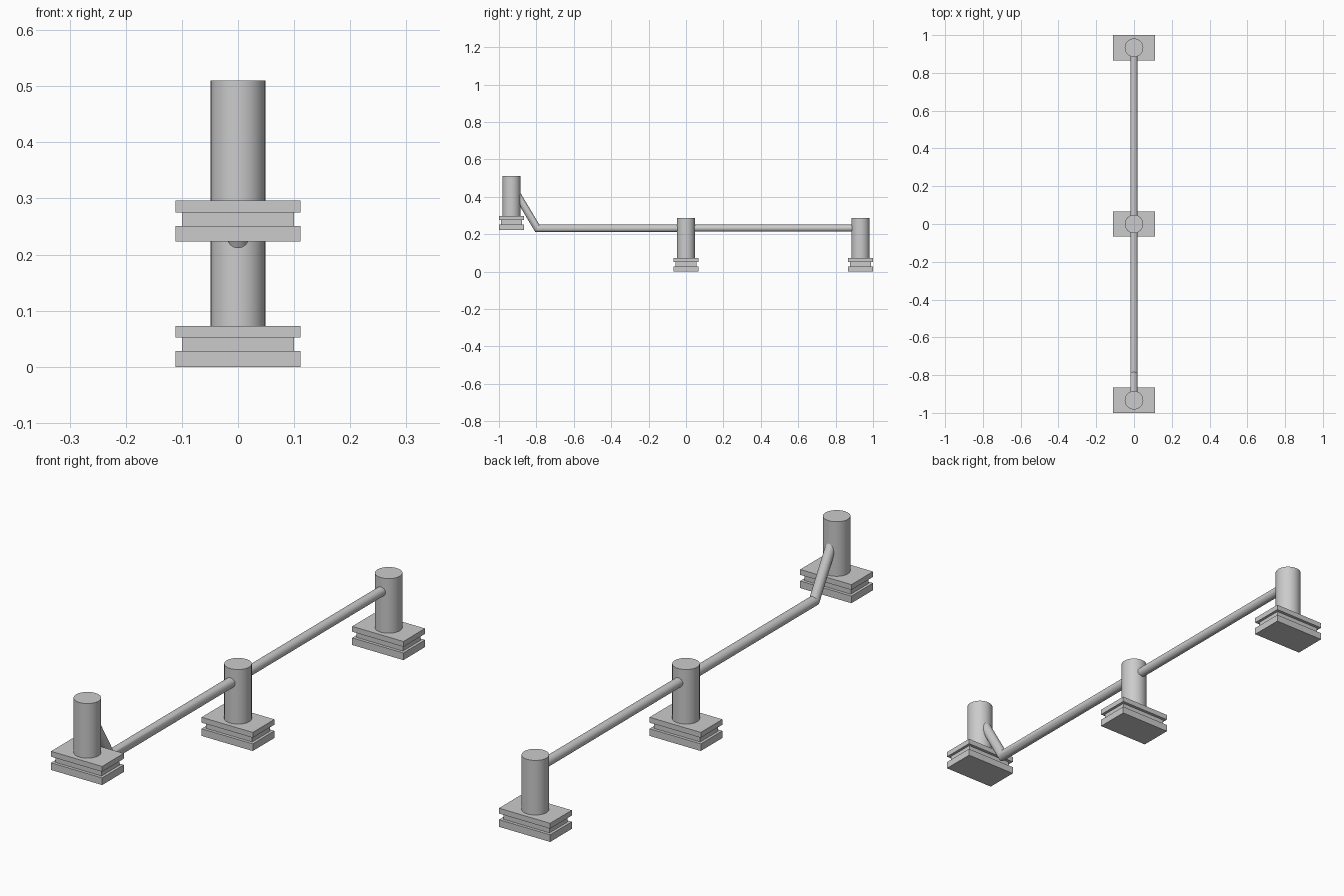
import bpy, bmesh
from math import cos, sin, pi
from mathutils import Vector

if "Cube" in bpy.data.objects:
    bpy.data.objects.remove(bpy.data.objects["Cube"])


def finish(name, bm):
    bmesh.ops.recalc_face_normals(bm, faces=bm.faces)
    me = bpy.data.meshes.new(name)
    bm.to_mesh(me)
    bm.free()
    ob = bpy.data.objects.new(name, me)
    bpy.context.collection.objects.link(ob)
    return ob


def smooth(ob):
    bpy.ops.object.select_all(action='DESELECT')
    bpy.context.view_layer.objects.active = ob
    ob.select_set(True)
    bpy.ops.object.shade_smooth_by_angle(angle=0.6)


def slab(name, y, hx, hy, z0, z1):
    bm = bmesh.new()
    bmesh.ops.create_cube(bm, size=1)
    for v in bm.verts:
        v.co = (v.co.x * 2 * hx, y + v.co.y * 2 * hy,
                (z0 + z1) / 2 + v.co.z * (z1 - z0))
    finish(name, bm)


def pipe(name, path, r, n=32):
    """Round tube along points in the YZ plane, with mitred bends."""
    bm = bmesh.new()
    pts = [Vector((0, y, z)) for y, z in path]
    dirs = [(b - a).normalized() for a, b in zip(pts, pts[1:])]
    rings = []
    for i, p in enumerate(pts):
        d0, d1 = dirs[max(i - 1, 0)], dirs[min(i, len(dirs) - 1)]
        t = (d0 + d1).normalized()
        up = Vector((1, 0, 0)).cross(t) / t.dot(d0)
        rings.append([bm.verts.new(p + Vector((r * cos(2 * pi * k / n), 0, 0))
                                   + up * r * sin(2 * pi * k / n)) for k in range(n)])
    for a, b in zip(rings, rings[1:]):
        for k in range(n):
            j = (k + 1) % n
            bm.faces.new((a[k], a[j], b[j], b[k]))
    bm.faces.new(rings[0])
    bm.faces.new(rings[-1])
    smooth(finish(name, bm))


# Three posts on grooved bases; the front one stands higher
for label, y, z in (("front", -0.933, 0.223), ("middle", 0, 0), ("back", 0.933, 0)):
    slab(label + "_base_lower", y, 0.111, 0.067, z, z + 0.028)
    slab(label + "_base_core", y, 0.10, 0.055, z + 0.028, z + 0.052)
    slab(label + "_base_upper", y, 0.111, 0.067, z + 0.052, z + 0.073)
    pipe(label + "_post", [(y, z + 0.073), (y, z + 0.287)], 0.049)

# Connecting rails
pipe("back_rail", [(0, 0.232), (0.933, 0.232)], 0.0185)
pipe("front_bent_rail", [(0, 0.231), (-0.795, 0.231), (-0.915, 0.433)], 0.0195)
